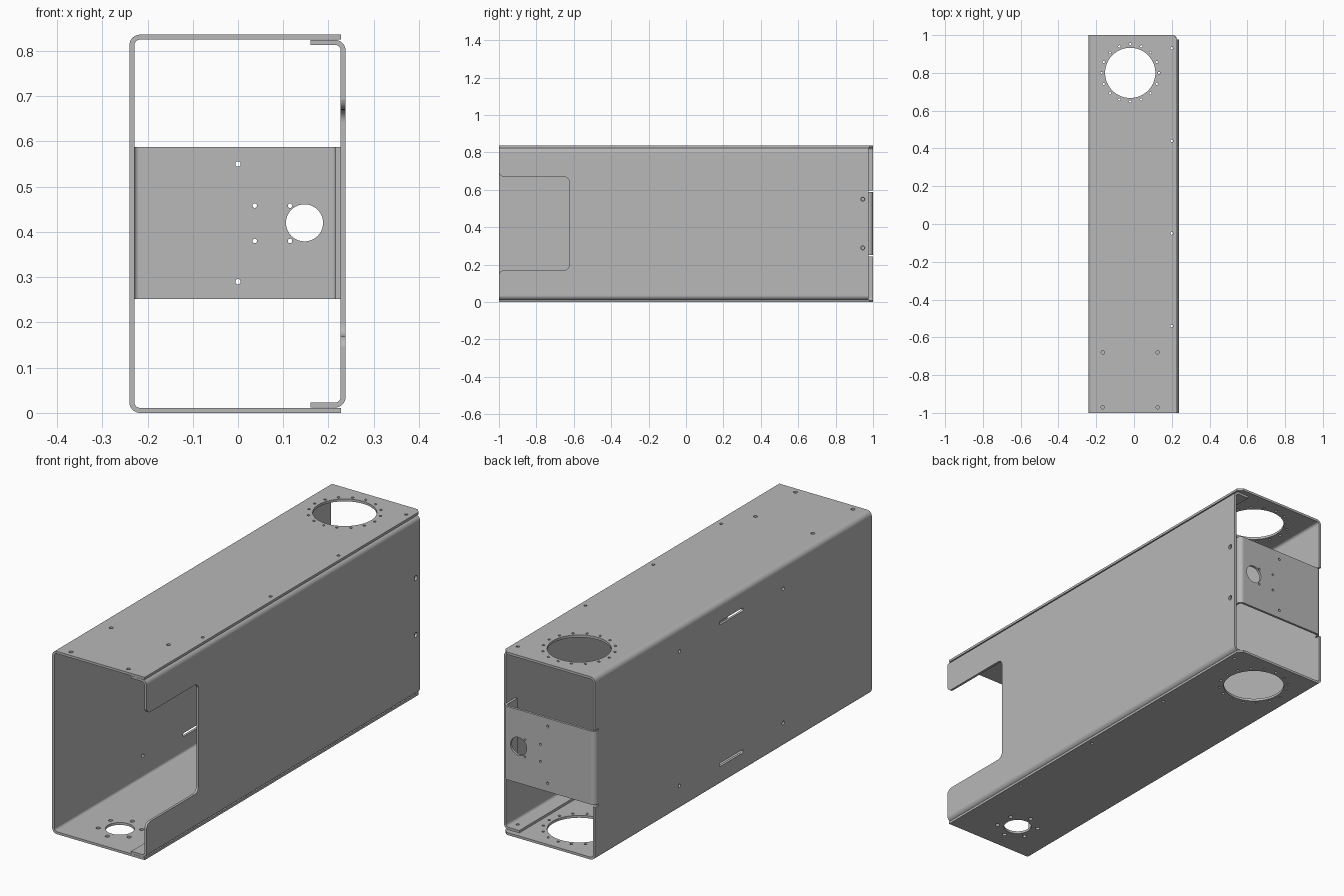
import bpy, bmesh, math
from mathutils import Vector

if "Cube" in bpy.data.objects:
    bpy.data.objects.remove(bpy.data.objects["Cube"])

H = 0.836       # overall height
MID = H / 2
T = 0.011       # sheet thickness
LEFT = -0.24    # closed side of the channel
EDGE = 0.228    # free edge of the channel
COVER = 0.238   # outer face of the cover

steel = bpy.data.materials.new("steel_grey")
steel.use_nodes = True
grey = (0.48, 0.48, 0.48, 1)
steel.diffuse_color = grey
bsdf = next(n for n in steel.node_tree.nodes if n.type == "BSDF_PRINCIPLED")
bsdf.inputs["Base Color"].default_value = grey


def fillet(points, r, steps=8):
    """Round the inner right-angle corners of a 2D path."""
    pts = [Vector(p) for p in points]
    out = [pts[0]]
    for a, p, b in zip(pts, pts[1:], pts[2:]):
        d0, d1 = (p - a).normalized(), (b - p).normalized()
        c = p - d0 * r + d1 * r
        for k in range(steps + 1):
            t = math.pi / 2 * k / steps
            out.append(c - d1 * r * math.cos(t) + d0 * r * math.sin(t))
    return out + [pts[-1]]


def ribbon(path):
    """Thicken a 2D centre line into a closed outline."""
    left, right = [], []
    for i, p in enumerate(path):
        d = Vector((0, 0))
        if i > 0:
            d += (p - path[i - 1]).normalized()
        if i < len(path) - 1:
            d += (path[i + 1] - p).normalized()
        d.normalize()
        n = Vector((-d.y, d.x)) * T / 2
        left.append(p + n)
        right.append(p - n)
    return left + right[::-1]


def circle(u, v, r, n=16):
    return [(u + r * math.cos(math.tau * k / n), v + r * math.sin(math.tau * k / n))
            for k in range(n)]


def ring(u, v, radius, r, count, start=0):
    return [circle(u + radius * math.cos(a), v + radius * math.sin(a), r)
            for a in (start + math.tau * k / count for k in range(count))]


def place(p, axis, w):
    u, v = p
    return {"x": (w, u, v), "y": (u, w, v), "z": (u, v, w)}[axis]


def make(name, prisms):
    """Mesh object from (outline, axis, low, high) prisms."""
    bm = bmesh.new()
    for outline, axis, lo, hi in prisms:
        a = [bm.verts.new(place(p, axis, lo)) for p in outline]
        b = [bm.verts.new(place(p, axis, hi)) for p in outline]
        bm.faces.new(a)
        bm.faces.new(b[::-1])
        for i in range(len(a)):
            j = (i + 1) % len(a)
            bm.faces.new((a[j], a[i], b[i], b[j]))
    bmesh.ops.recalc_face_normals(bm, faces=bm.faces)
    mesh = bpy.data.meshes.new(name)
    bm.to_mesh(mesh)
    bm.free()
    ob = bpy.data.objects.new(name, mesh)
    bpy.context.collection.objects.link(ob)
    return ob


def sheet_part(name, outline, axis, lo, hi, cuts):
    """Bent sheet with its cut-outs, smooth bends and sharp edges."""
    ob = make(name, [(outline, axis, lo, hi)])
    ob.data.materials.append(steel)
    cutter = make(name + "_cutter", cuts)
    cutter.hide_render = True
    mod = ob.modifiers.new("cutouts", "BOOLEAN")
    mod.operation, mod.solver, mod.object = "DIFFERENCE", "EXACT", cutter
    bpy.ops.object.select_all(action="DESELECT")
    bpy.context.view_layer.objects.active = ob
    ob.select_set(True)
    bpy.ops.object.modifier_apply(modifier=mod.name)
    bpy.data.objects.remove(cutter)
    bpy.ops.object.shade_smooth_by_angle(angle=math.radians(30))
    weighted = ob.modifiers.new("weighted_normals", "WEIGHTED_NORMAL")
    weighted.keep_sharp = True
    return ob


def rect(u0, u1, v0, v1):
    return [(u0, v0), (u1, v0), (u1, v1), (u0, v1)]


# Fixing holes shared by channel lips and cover flanges
lip_holes = [(circle(0.2, y, 0.007), "z", -0.1, 1) for y in (-0.54, -0.05, 0.44, 0.93)]

# Channel: bottom, closed side and top folded from one sheet
cx, cz = LEFT + T / 2, T / 2
profile = ribbon(fillet([(EDGE, cz), (cx, cz), (cx, H - cz), (EDGE, H - cz)], 0.018))
cuts = list(lip_holes)
# large rear openings with bolt rings, through top and bottom
cuts.append((circle(-0.02, 0.8, 0.133, 64), "z", -0.1, 1))
cuts += [(c, "z", -0.1, 1) for c in ring(-0.02, 0.8, 0.152, 0.006, 16)]
# front port with bolt ring, bottom only
cuts.append((circle(-0.02, -0.825, 0.06, 48), "z", -0.1, 0.1))
cuts += [(c, "z", -0.1, 0.1) for c in ring(-0.02, -0.825, 0.09, 0.0095, 6, math.pi / 6)]
# four front holes, top only
cuts += [(circle(x, y, 0.009), "z", 0.7, 1) for x in (-0.165, 0.125) for y in (-0.97, -0.68)]
# slots and holes in the closed side
for s in (-1, 1):
    z, h, y0, y1 = MID + s * 0.324, 0.008, -0.07, 0.1
    corners = [(0, z - h), (y1, z - h), (y1, z + h), (y0, z + h), (y0, z - h), (0, z - h)]
    cuts.append((fillet(corners, h * 0.98, 6)[:-1], "x", -0.3, -0.2))
    cuts += [(circle(y, MID + s * 0.307, 0.008), "x", -0.3, -0.2) for y in (-0.36, 0.39)]
# relief around the rear tab, and clipped rear lip corners
cuts.append((rect(0.976, 1.1, 0.244, 0.596), "x", -0.3, -0.2))
cuts.append(([(0.206, 1.002), (0.23, 0.978), (0.3, 0.978), (0.3, 1.1), (0.206, 1.1)],
             "z", -0.1, 1))
sheet_part("channel", profile, "y", -1, 1, cuts)

# Rear tab: folded from the closed side across the back, with a fixing flange
side_x, flange_x, back_y = cx, 0.221, 1 - T / 2
path = [(side_x, 0.976), (side_x, back_y), (flange_x, back_y), (flange_x, 0.91)]
fix_z = (0.29, 0.55)
cuts = [(circle(0, z, 0.006), "y", 0.95, 1.1) for z in fix_z]
cuts += [(circle(x, z, 0.005), "y", 0.95, 1.1) for x in (0.037, 0.115) for z in (0.38, 0.458)]
cuts.append((circle(0.147, 0.42, 0.041, 40), "y", 0.95, 1.1))
cuts += [(circle(0.945, z, 0.008), "x", 0.2, 0.3) for z in fix_z]
sheet_part("rear_tab", ribbon(fillet(path, 0.016)), "z", 0.252, 0.588, cuts)

# Cover: side panel with flanges tucked inside the channel lips
px, pz = COVER - T / 2, T * 1.5 + 0.0005
profile = ribbon(fillet([(0.16, pz), (px, pz), (px, H - pz), (0.16, H - pz)], 0.019))
front = -1.0005
notch = [(-1.1, 0.1), (front, 0.1), (front, 0.17), (-0.625, 0.17),
         (-0.625, 0.67), (front, 0.67), (front, 0.74), (-1.1, 0.74)]
notch = [notch[0]] + fillet(notch[1:-1], 0.028) + [notch[-1]]
cuts = list(lip_holes)
cuts.append((notch, "x", 0.2, 0.3))
cuts += [(circle(0.945, z, 0.011), "x", 0.2, 0.3) for z in fix_z]
sheet_part("cover", profile, "y", -1, 0.976, cuts)
